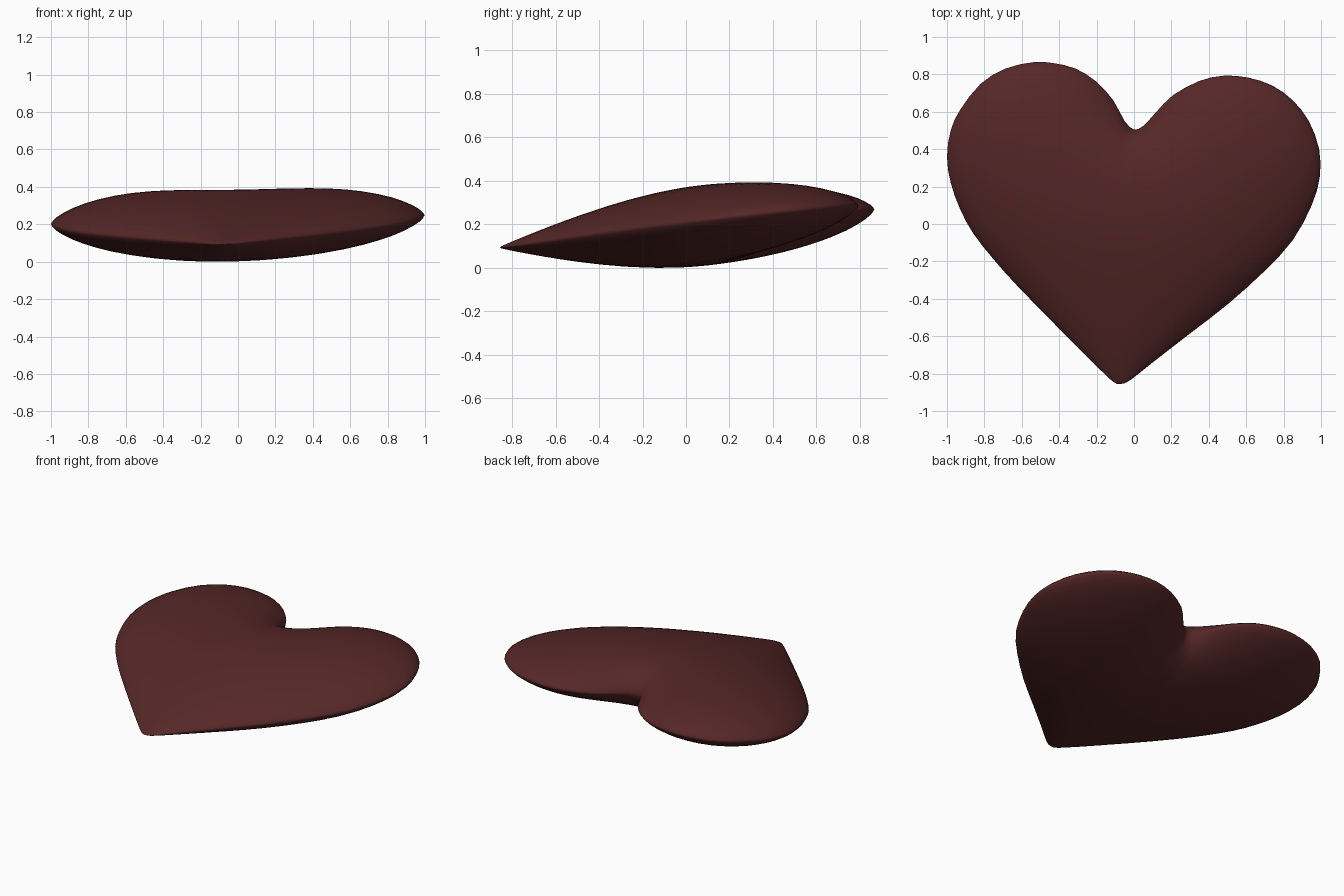
import bpy, bmesh, math
from mathutils import Vector

if "Cube" in bpy.data.objects:
    bpy.data.objects.remove(bpy.data.objects["Cube"])

# Heart outline seen from above, counter-clockwise from the tip
OUT = [(-.07, -.855), (-.02, -.835), (.1, -.74), (.3, -.585), (.5, -.43), (.7, -.25),
       (.85, -.085), (.95, .1), (.993, .25), (.99, .4), (.935, .55), (.85, .66), (.74, .74),
       (.61, .783), (.48, .793), (.35, .765), (.21, .69), (.12, .6), (.05, .525), (0, .505),
       (-.05, .55), (-.11, .66), (-.2, .76), (-.31, .83), (-.43, .86), (-.54, .865),
       (-.69, .83), (-.82, .75), (-.93, .61), (-.98, .5), (-1, .36), (-.98, .22),
       (-.93, .08), (-.86, -.05), (-.75, -.19), (-.62, -.335), (-.4, -.56), (-.2, -.76),
       (-.11, -.845)]
CENTRE = Vector((-.01, .1))
RINGS = 14
HALF = 0.184
POWER = 0.68


def spline(points, sub):
    """Closed Catmull-Rom curve through the points."""
    p = [Vector(q) for q in points]
    n, res = len(p), []
    for i in range(n):
        a, b, c, d = p[i - 1], p[i], p[(i + 1) % n], p[(i + 2) % n]
        for k in range(sub):
            t = k / sub
            res.append(.5 * (2 * b + (c - a) * t + (2 * a - 5 * b + 4 * c - d) * t * t
                             + (3 * b - a - 3 * c + d) * t ** 3))
    return res


# Flat rings from the centre out to the outline
rim = spline(OUT, 2)
N = len(rim)
pts = [CENTRE.copy()]
for r in range(1, RINGS + 1):
    s = math.sin(r / RINGS * math.pi / 2)
    pts += [CENTRE.lerp(q, s) for q in rim]


def vid(r, i):
    return 0 if r == 0 else 1 + (r - 1) * N + i % N


tris = []
for i in range(N):
    tris.append((0, vid(1, i), vid(1, i + 1)))
    for r in range(1, RINGS):
        a, b, c, d = vid(r, i), vid(r + 1, i), vid(r + 1, i + 1), vid(r, i + 1)
        tris += [(a, b, c), (a, c, d)]

# Inflate: solve a membrane under pressure, then round its profile with a power
inner = len(pts) - N
links = [{} for _ in pts]
area = [0.0] * len(pts)
for t in tris:
    for k in range(3):
        i, j, o = t[k], t[(k + 1) % 3], t[(k + 2) % 3]
        e, f = pts[i] - pts[o], pts[j] - pts[o]
        cr = abs(e.x * f.y - e.y * f.x)
        w = .5 * e.dot(f) / max(cr, 1e-9)
        links[i][j] = links[i].get(j, 0) + w
        links[j][i] = links[j].get(i, 0) + w
        area[i] += cr / 6
rows = [(i, list(links[i].items()), sum(links[i].values()), area[i]) for i in range(inner)]
u = [0.0] * len(pts)
for _ in range(500):
    for i, nb, tot, ar in rows:
        g = ar
        for j, w in nb:
            g += w * u[j]
        u[i] += 1.7 * (g / tot - u[i])
peak = max(u)


def fullness(p):
    """The lobes are plumper than the tip and the middle."""
    return 1 + .2 * (p.y - .05) + .1 * (math.sqrt(p.x ** 2 + .04) - .2)


height = [HALF * fullness(p) * (max(v, 0) / peak) ** POWER for p, v in zip(pts, u)]

# Upper and lower skins share the rim, which lies on a tilted plane
bm = bmesh.new()


def mid(p):
    return .2 + .026 * p.x + .108 * p.y


top = [bm.verts.new((p.x, p.y, mid(p) + h)) for p, h in zip(pts, height)]
low = [bm.verts.new((p.x, p.y, mid(p) - h)) for p, h in zip(pts[:inner], height)] + top[inner:]
for i in range(N):
    bm.faces.new((top[0], top[vid(1, i)], top[vid(1, i + 1)]))
    bm.faces.new((low[0], low[vid(1, i + 1)], low[vid(1, i)]))
    for r in range(1, RINGS):
        q = [vid(r, i), vid(r + 1, i), vid(r + 1, i + 1), vid(r, i + 1)]
        bm.faces.new([top[k] for k in q])
        bm.faces.new([low[k] for k in reversed(q)])
base = min(v.co.z for v in bm.verts)
for v in bm.verts:
    v.co.z -= base
for f in bm.faces:
    f.smooth = True
bm.normal_update()

mesh = bpy.data.meshes.new("heart")
bm.to_mesh(mesh)
bm.free()
heart = bpy.data.objects.new("heart", mesh)
bpy.context.collection.objects.link(heart)
mat = bpy.data.materials.new("dark chocolate red")
mat.diffuse_color = (.092, .02, .02, 1)
mat.use_nodes = True
mat.node_tree.nodes["Principled BSDF"].inputs["Base Color"].default_value = mat.diffuse_color
mesh.materials.append(mat)
